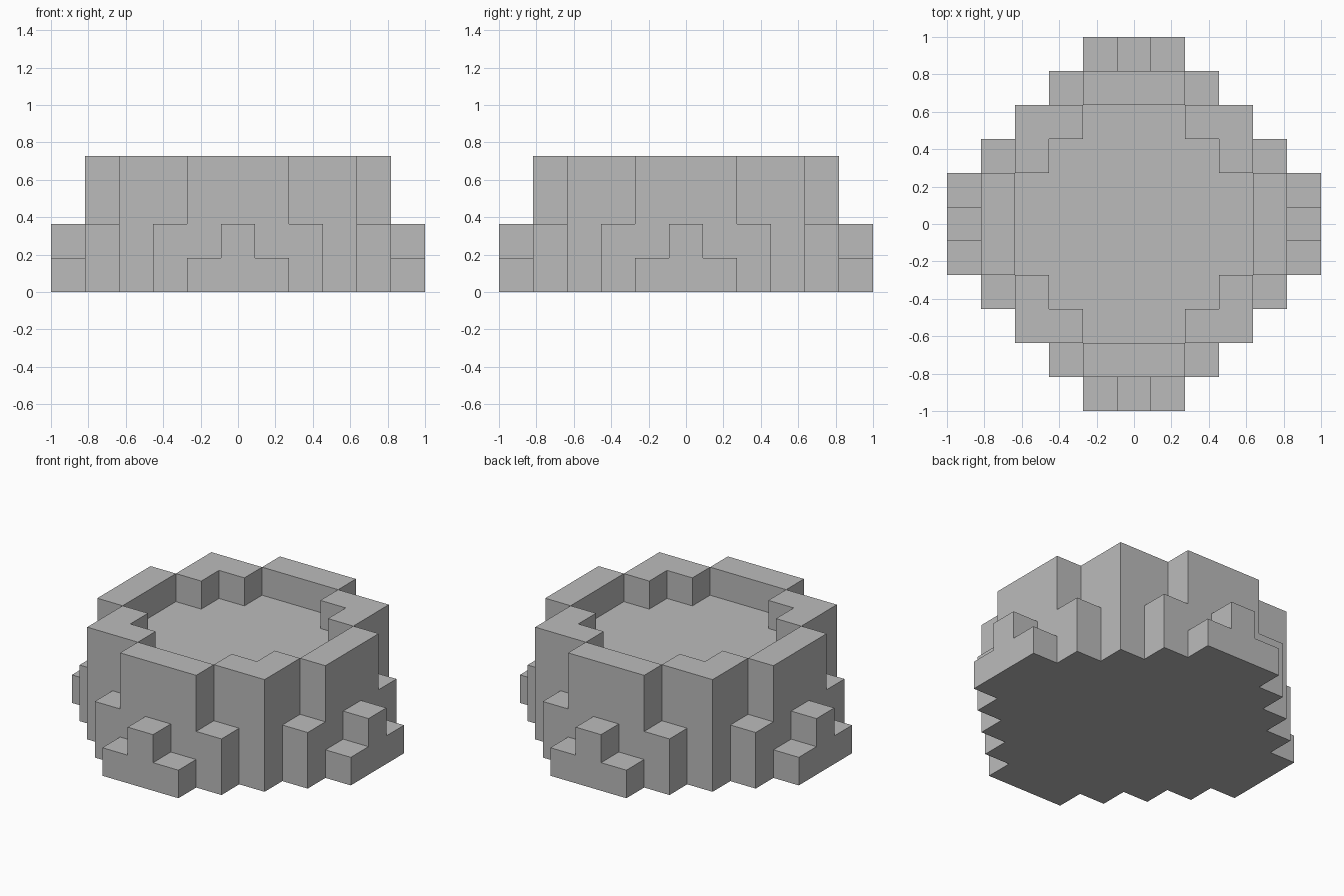
import bpy
import bmesh
from mathutils import Vector

cube = bpy.data.objects.get("Cube")
if cube:
    bpy.data.objects.remove(cube, do_unlink=True)

UNIT = 2 / 11   # one block
REACH = 5       # blocks from the centre block to the edge

# Stone
stone = bpy.data.materials.new("grey_stone")
stone.use_nodes = True
grey = (0.5, 0.5, 0.5, 1)
stone.diffuse_color = grey
stone.node_tree.nodes["Principled BSDF"].inputs["Base Color"].default_value = grey

# Block heights by ring: the key is the larger offset from the centre,
# the list runs over the smaller offset (eightfold symmetry)
FLOOR, WALL, STEP, FOOT = 3, 4, 2, 1
RINGS = {
    5: [STEP, FOOT],               # feet with a raised middle block
    4: [WALL, WALL, STEP],         # side walls with low shoulders
    3: [FLOOR, FLOOR, WALL, WALL], # sunken floor and corner walls
}


def height(i, j):
    low, high = sorted((abs(i), abs(j)))
    if high <= 2:
        return FLOOR
    ring = RINGS.get(high, [])
    return ring[low] if low < len(ring) else 0


def add_face(bm, centre, normal):
    """Add one outward-facing block side."""
    n = Vector(normal)
    u = Vector((n.y, n.z, n.x))
    v = n.cross(u)
    mid = Vector(centre) + n / 2
    corners = [mid + (a * u + b * v) / 2
               for a, b in ((-1, -1), (1, -1), (1, 1), (-1, 1))]
    bm.faces.new([bm.verts.new(c * UNIT) for c in corners])


# Basin: only the exposed sides of the stacked blocks
bm = bmesh.new()
span = range(-REACH, REACH + 1)
for i in span:
    for j in span:
        top = height(i, j)
        if not top:
            continue
        add_face(bm, (i, j, top - 0.5), (0, 0, 1))
        add_face(bm, (i, j, 0.5), (0, 0, -1))
        for dx, dy in ((1, 0), (-1, 0), (0, 1), (0, -1)):
            for k in range(height(i + dx, j + dy), top):
                add_face(bm, (i, j, k + 0.5), (dx, dy, 0))

# Merge the block sides into large flat faces
bmesh.ops.remove_doubles(bm, verts=bm.verts, dist=0.001)
bmesh.ops.dissolve_limit(bm, angle_limit=0.01, verts=bm.verts, edges=bm.edges)

mesh = bpy.data.meshes.new("stepped_basin")
bm.to_mesh(mesh)
bm.free()
mesh.materials.append(stone)
basin = bpy.data.objects.new("stepped_basin", mesh)
bpy.context.collection.objects.link(basin)
